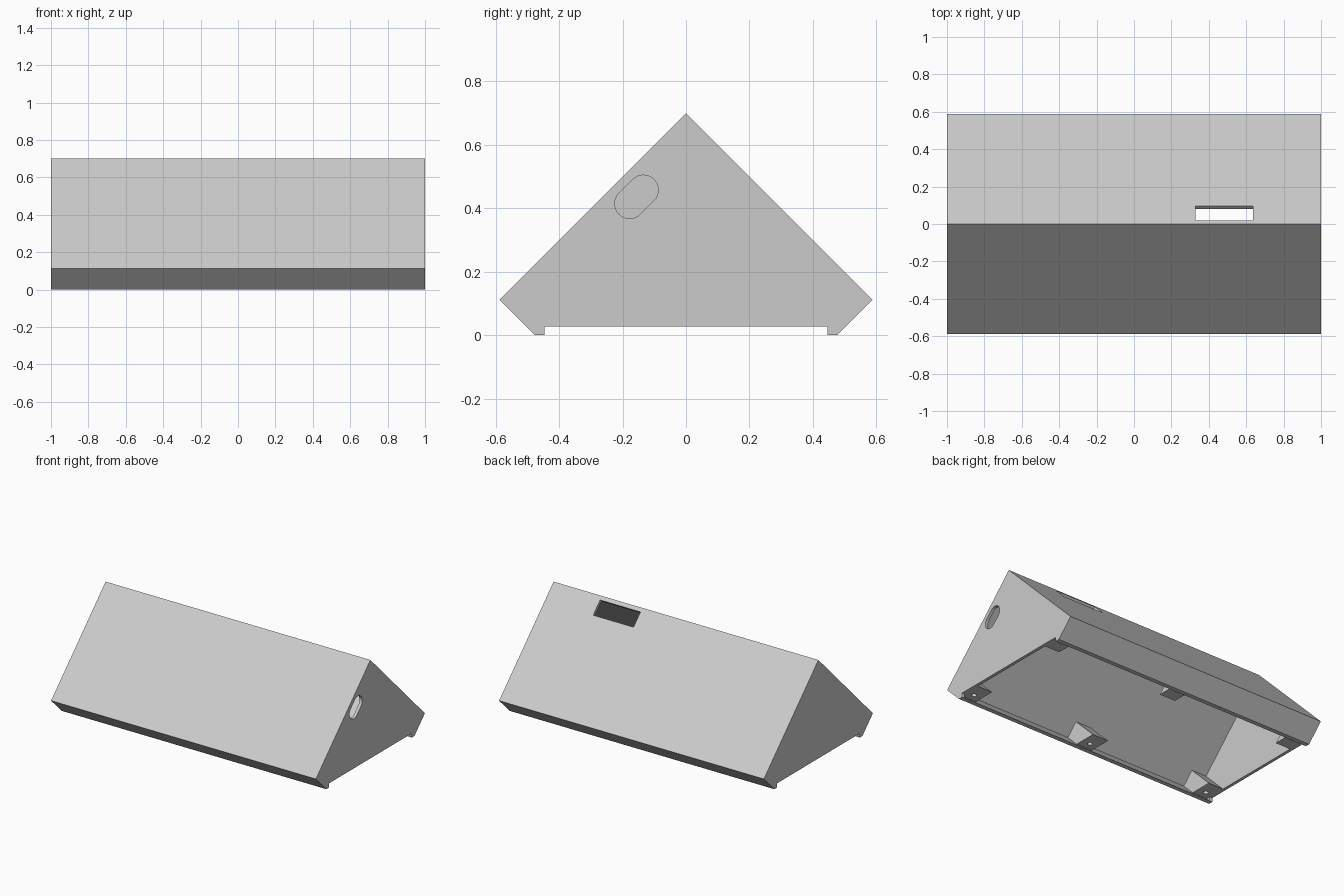
import bpy
import math
from mathutils import Matrix, Vector

if "Cube" in bpy.data.objects:
    bpy.data.objects.remove(bpy.data.objects["Cube"], do_unlink=True)

HALF_W, RIDGE, EAVE = 0.588, 0.70, 0.112   # outer cross-section
FOOT = HALF_W - EAVE                       # half width where it meets the ground
WALL, DROP = 0.021, 0.03                   # wall thickness, and its 45 degree run
RECESS = 0.028                             # depth of the base panel recess

grey = bpy.data.materials.new("plain grey")
grey.use_nodes = True
grey.diffuse_color = (0.6, 0.6, 0.6, 1)
grey.node_tree.nodes["Principled BSDF"].inputs["Base Color"].default_value = (0.6, 0.6, 0.6, 1)


def prism(name, profile, x0, x1):
    """Extrude a (y, z) profile along x."""
    n = len(profile)
    verts = [(x, y, z) for x in (x0, x1) for y, z in profile]
    faces = [tuple(range(n)), tuple(range(n, 2 * n))]
    faces += [(i, (i + 1) % n, n + (i + 1) % n, n + i) for i in range(n)]
    mesh = bpy.data.meshes.new(name)
    mesh.from_pydata(verts, [], faces)
    import_bmesh_normals(mesh)
    mesh.materials.append(grey)
    obj = bpy.data.objects.new(name, mesh)
    bpy.context.collection.objects.link(obj)
    return obj


def import_bmesh_normals(mesh):
    import bmesh
    bm = bmesh.new()
    bm.from_mesh(mesh)
    bmesh.ops.recalc_face_normals(bm, faces=bm.faces)
    bm.to_mesh(mesh)
    bm.free()


def cut(target, cutters):
    """Subtract the cutters, bake the result and discard them."""
    for c in cutters:
        c.hide_render = True
        mod = target.modifiers.new("cut", 'BOOLEAN')
        mod.operation, mod.solver, mod.object = 'DIFFERENCE', 'EXACT', c
    graph = bpy.context.evaluated_depsgraph_get()
    baked = bpy.data.meshes.new_from_object(target.evaluated_get(graph))
    target.modifiers.clear()
    target.data = baked
    for c in cutters:
        bpy.data.objects.remove(c, do_unlink=True)


def mirrored(right_half):
    """Complete a symmetric profile listed from the ridge down one side."""
    return right_half + [(-y, z) for y, z in reversed(right_half) if y > 0]


def arc(cy, cz, r, start, sweep, steps=16):
    angles = [start + sweep * i / steps for i in range(steps + 1)]
    return [(cy + r * math.cos(a), cz + r * math.sin(a)) for a in angles]


# Hollow housing, open underneath
housing = prism("housing", mirrored([(0, RIDGE), (HALF_W, EAVE), (FOOT, 0)]), -1, 1)
low = 0.06
cavity = prism("cavity_cutter", mirrored([
    (0, RIDGE - DROP), (HALF_W - DROP, EAVE), (FOOT - DROP - low, -low)]),
    -1 + WALL, 1 - WALL)

# Recess across the end walls for a base panel
edge = FOOT - DROP
recess = prism("recess_cutter", [(-edge, -low), (edge, -low), (edge, RECESS), (-edge, RECESS)],
               -1.1, 1.1)

# Rectangular slot through the back slope, square to the surface
top, bottom = Vector((0.02, 0.68)), Vector((0.095, 0.605))
out = Vector((0.02, 0.02))
slot = prism("slot_cutter", [tuple(p) for p in (
    top + out, bottom + out, bottom - out * 1.4, top - out * 1.4)], 0.33, 0.635)

# Slanted rounded cable hole in the left end
cy, cz, d, r = -0.156, 0.436, 0.0215, 0.047
cable = prism("cable_hole_cutter",
              arc(cy + d, cz + d, r, -math.pi / 4, math.pi)
              + arc(cy - d, cz - d, r, math.pi * 3 / 4, math.pi), 0.9, 1.1)

cut(housing, [cavity, recess, slot, cable])

# Wedge-shaped screw mounts tucked in the eaves, each with a blind screw hole
bite = 0.006   # how far a mount sinks into the wall
for side, side_name in ((-1, "front"), (1, "back")):
    for x0, x1, place in ((-0.985, -0.866, "right"), (-0.06, 0.06, "middle"),
                          (0.866, 0.985, "left")):
        profile = [(0.319, RECESS), (0.4825 + bite, 0.1915 + bite),
                   (HALF_W - DROP + 2 * bite, EAVE), (FOOT - DROP + RECESS + bite, RECESS)]
        mount = prism(f"{side_name}_{place}_screw_mount",
                      [(side * y, z) for y, z in profile], x0, x1)
        bpy.ops.mesh.primitive_cylinder_add(
            vertices=24, radius=0.016, depth=0.1,
            location=((x0 + x1) / 2, side * 0.42, RECESS))
        cut(mount, [bpy.context.object])
